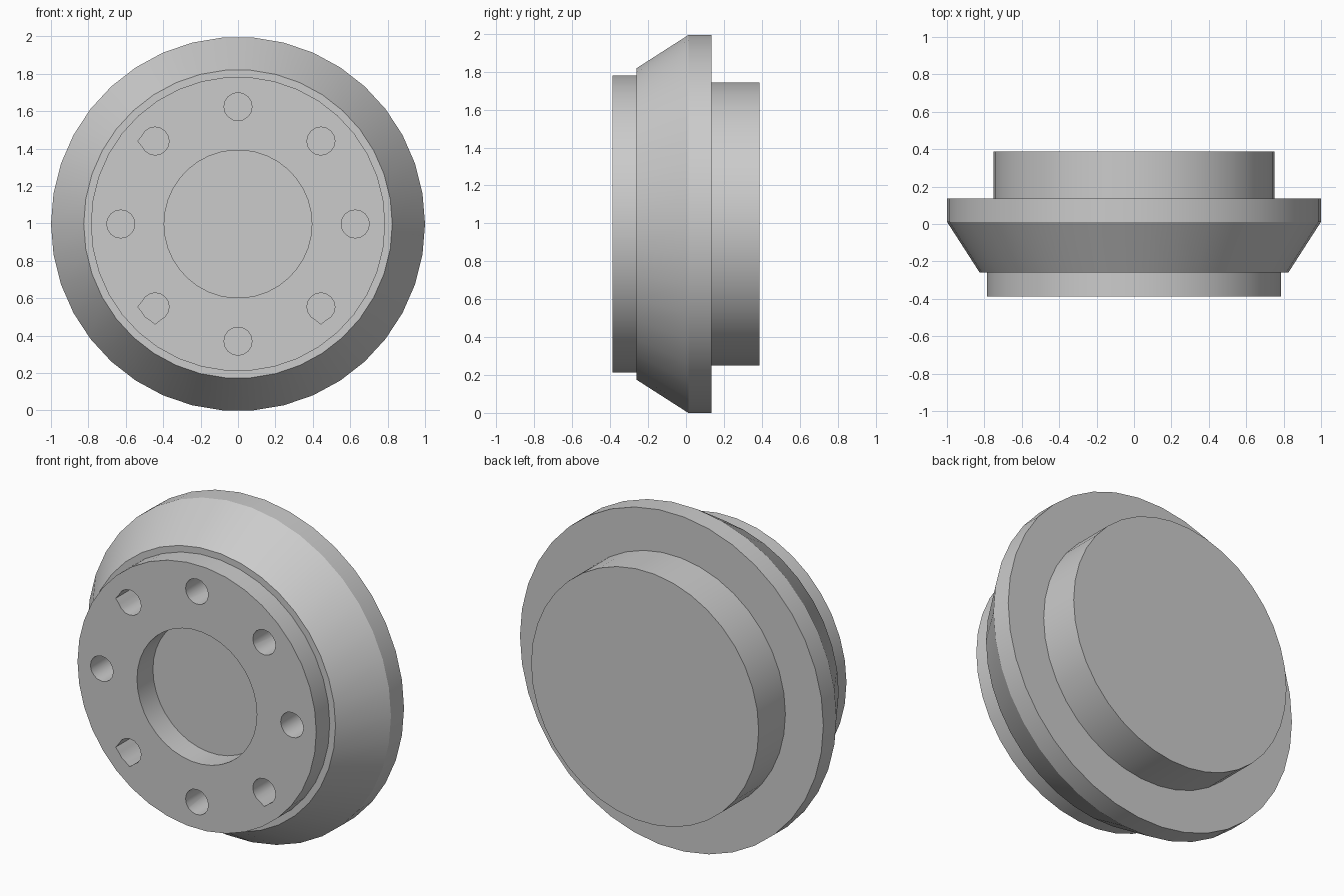
import bpy, bmesh, math

cube = bpy.data.objects.get("Cube")
if cube:
    bpy.data.objects.remove(cube, do_unlink=True)

SIDES = 38
CENTRE_Z = math.cos(math.pi / SIDES)   # rests on a flat of the rim

grey = bpy.data.materials.new("light grey")
grey.use_nodes = True
colour = (0.6, 0.6, 0.6, 1)
grey.diffuse_color = colour
grey.node_tree.nodes["Principled BSDF"].inputs["Base Color"].default_value = colour


def make_object(name, bm):
    bmesh.ops.recalc_face_normals(bm, faces=bm.faces)
    mesh = bpy.data.meshes.new(name)
    bm.to_mesh(mesh)
    bm.free()
    mesh.materials.append(grey)
    obj = bpy.data.objects.new(name, mesh)
    bpy.context.collection.objects.link(obj)
    return obj


def loft(bm, rings):
    """Join rings of equal point count and cap both ends."""
    loops = [[bm.verts.new(p) for p in ring] for ring in rings]
    n = len(loops[0])
    for a, b in zip(loops, loops[1:]):
        for i in range(n):
            j = (i + 1) % n
            bm.faces.new((a[i], a[j], b[j], b[i]))
    bm.faces.new(loops[0])
    bm.faces.new(loops[-1])


def ring(radii, y, x=0.0, z=CENTRE_Z):
    n = len(radii)
    return [(x + r * math.cos(math.tau * i / n), y, z + r * math.sin(math.tau * i / n))
            for i, r in enumerate(radii)]


# Turned body: recess floor, front plate, bevelled rim, rear hub
profile = [(0.395, -0.237), (0.395, -0.387), (0.787, -0.387), (0.787, -0.26),
           (0.825, -0.26), (1.0, 0.012), (1.0, 0.135), (0.75, 0.135), (0.75, 0.387)]
bm = bmesh.new()
loft(bm, [ring([r] * SIDES, y) for r, y in profile])
body = make_object("wheel_body", bm)

# Eight bolt holes; three of them have chipped corners at left or bottom
chips = {3: (8,), 5: (8, 12), 7: (12,)}
bm = bmesh.new()
for k in range(8):
    a = math.tau * k / 8
    radii = [0.092 if i in chips.get(k, ()) else 0.075 for i in range(16)]
    x, z = 0.627 * math.cos(a), CENTRE_Z + 0.627 * math.sin(a)
    loft(bm, [ring(radii, y, x, z) for y in (-0.5, -0.137)])
cutter = make_object("bolt_hole_cutter", bm)
cutter.hide_render = True

cut = body.modifiers.new("bolt holes", "BOOLEAN")
cut.operation = "DIFFERENCE"
cut.solver = "EXACT"
cut.object = cutter

bpy.ops.object.select_all(action="DESELECT")
body.select_set(True)
bpy.context.view_layer.objects.active = body
bpy.ops.object.modifier_apply(modifier=cut.name)
bpy.data.objects.remove(cutter, do_unlink=True)
bpy.ops.object.shade_smooth_by_angle(angle=math.radians(28))
